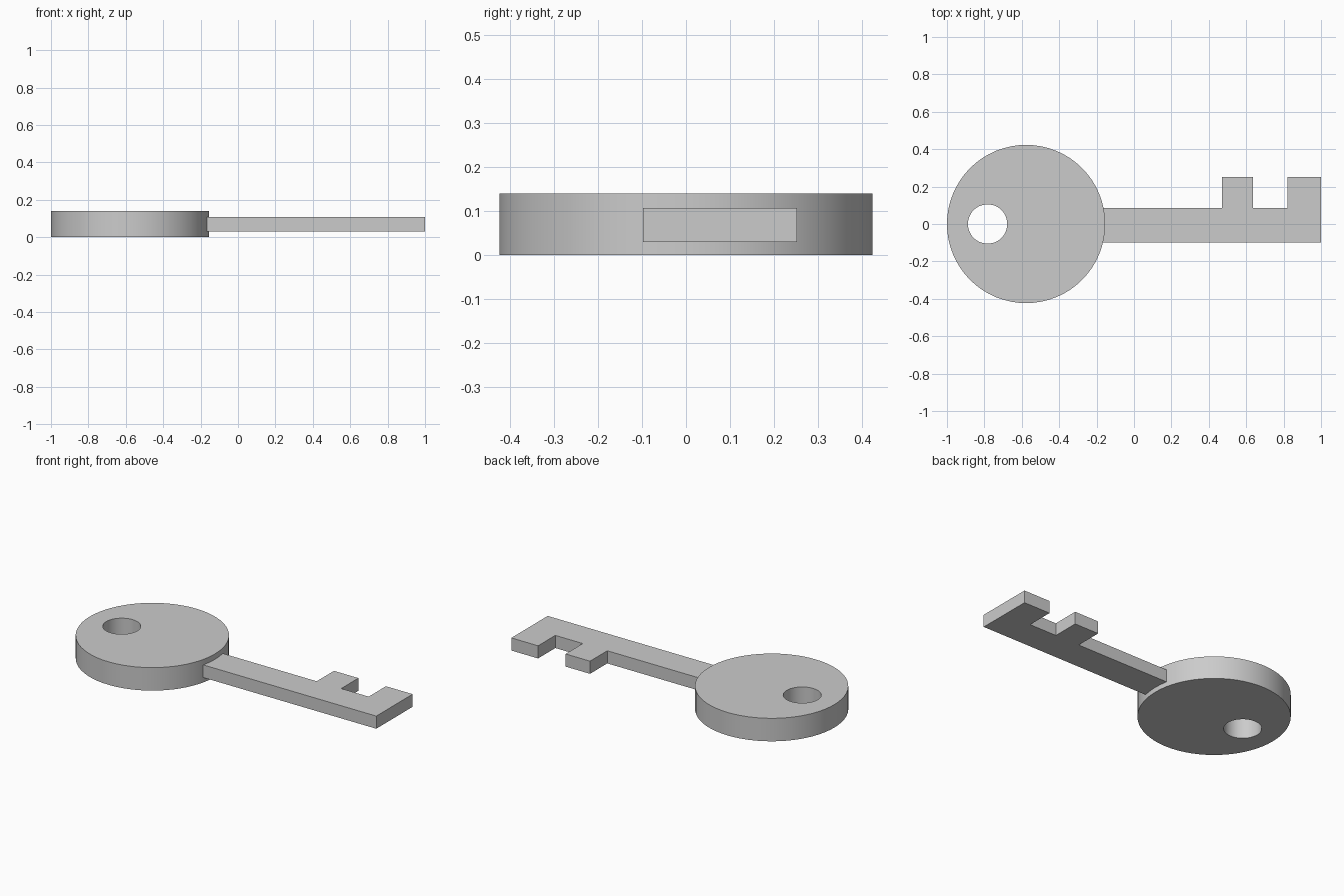
import bpy, bmesh
from math import cos, sin, tau, radians
from mathutils import Vector

if "Cube" in bpy.data.objects:
    bpy.data.objects.remove(bpy.data.objects["Cube"])


def circle(cx, cy, r, n):
    return [(cx + r * cos(tau * i / n), cy + r * sin(tau * i / n)) for i in range(n)]


def prism(name, loops, z0, z1, smooth=False):
    """Extrude an outline (first loop) with optional holes from z0 to z1."""
    bm = bmesh.new()
    edges = []
    for loop in loops:
        vs = [bm.verts.new((x, y, z0)) for x, y in loop]
        edges += [bm.edges.new((vs[i - 1], vs[i])) for i in range(len(vs))]
    if len(loops) == 1:
        bm.faces.new(vs)
    else:
        bmesh.ops.triangle_fill(bm, edges=edges, use_beauty=True, normal=Vector((0, 0, 1)))
    ext = bmesh.ops.extrude_face_region(bm, geom=bm.faces[:], use_keep_orig=True)
    top = [g for g in ext["geom"] if isinstance(g, bmesh.types.BMVert)]
    bmesh.ops.translate(bm, verts=top, vec=(0, 0, z1 - z0))
    bmesh.ops.recalc_face_normals(bm, faces=bm.faces[:])
    mesh = bpy.data.meshes.new(name)
    bm.to_mesh(mesh)
    bm.free()
    obj = bpy.data.objects.new(name, mesh)
    bpy.context.collection.objects.link(obj)
    if smooth:
        bpy.ops.object.select_all(action='DESELECT')
        obj.select_set(True)
        bpy.context.view_layer.objects.active = obj
        bpy.ops.object.shade_smooth_by_angle(angle=radians(30))
    return obj


# Round bow with the key ring hole
prism("key_bow", [circle(-0.577, 0, 0.423, 64), circle(-0.783, 0, 0.105, 48)],
      0, 0.14, smooth=True)

# Flat blade with two teeth, its root seated in the bow
low, high, tip = -0.098, 0.086, 0.252
prism("key_blade", [[(-0.18, low), (1, low), (1, tip), (0.82, tip), (0.82, high),
                     (0.635, high), (0.635, tip), (0.47, tip), (0.47, high),
                     (-0.18, high)]], 0.03, 0.107)
